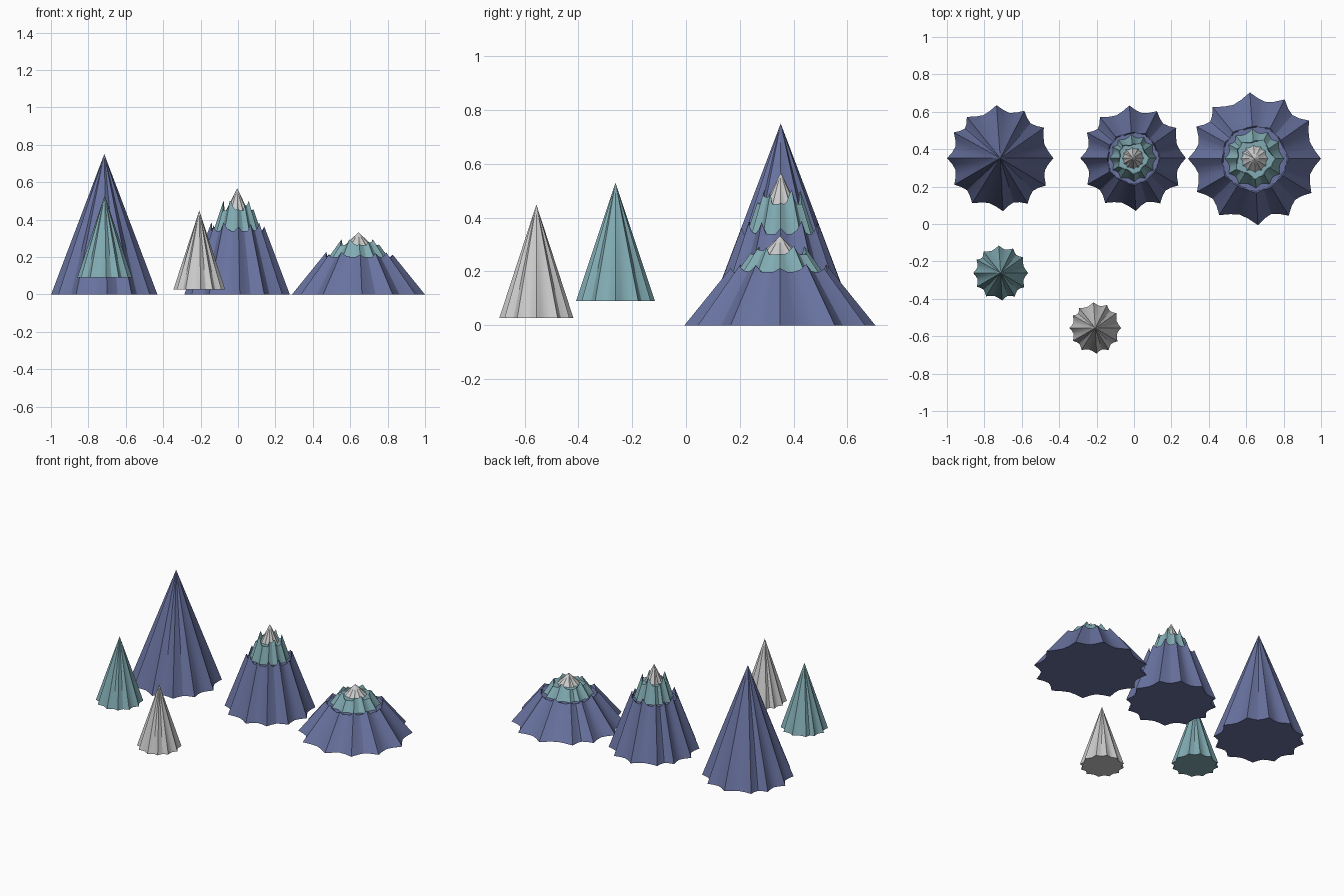
import bpy, bmesh
from math import cos, sin, pi, radians

if "Cube" in bpy.data.objects:
    bpy.data.objects.remove(bpy.data.objects["Cube"])

# slightly uneven directions of the twelve ridges shared by every cone
RIDGES = [0, 35, 63, 94, 129, 151, 180, 210, 238, 273, 301, 329, 360]
SEG = 4


def material(name, rgb):
    m = bpy.data.materials.new(name)
    m.diffuse_color = (*rgb, 1)
    m.use_nodes = True
    m.node_tree.nodes["Principled BSDF"].inputs["Base Color"].default_value = m.diffuse_color
    return m


BLUE = material("slate_blue", (0.14, 0.17, 0.35))
TEAL = material("teal", (0.22, 0.41, 0.45))


def outline(depth):
    """Angle and relative radius: sharp ridges with rounded hollows between."""
    pts = []
    for a, b in zip(RIDGES, RIDGES[1:]):
        for i in range(SEG):
            t = i / SEG
            pts.append((radians(a + (b - a) * t), 1 - depth * sin(pi * t)))
    return pts


def ridged_cone(name, mat, loc, R, H, scale=(1, 1, 1), floor=None, cut=0, wave=0,
                depth=0.13, base=True):
    """Ridged cone; with a floor it is hollowed at that height, leaving spikes."""
    bm = bmesh.new()
    pts = outline(depth)

    def ring(f):
        return [bm.verts.new(f(a, k)) for a, k in pts]

    def bridge(lo, hi):
        n = len(lo)
        for i in range(n):
            j = (i + 1) % n
            bm.faces.new((lo[i], lo[j], hi[j], hi[i]))

    def fan(loop, z):
        c = bm.verts.new((0, 0, z))
        for i in range(len(loop)):
            bm.faces.new((loop[i], loop[(i + 1) % len(loop)], c))

    bottom = ring(lambda a, k: (R * k * cos(a), R * k * sin(a), 0))
    if base:
        bm.faces.new(bottom[::-1])
    if floor is None:
        fan(bottom, H)
    else:
        def cutter(a):
            return cut * (1 + wave * cos(5 * a + 0.6))

        def rim(a, k):
            z = max(floor, H * (1 - cutter(a) / (R * k)))
            r = R * k * (1 - z / H)
            return (r * cos(a), r * sin(a), z)

        def inner(a, k):
            r = 0.96 * min(cutter(a), R * k * (1 - floor / H))
            return (r * cos(a), r * sin(a), floor)

        top, well = ring(rim), ring(inner)
        bridge(bottom, top)
        bridge(top, well)
        fan(well, floor)
    me = bpy.data.meshes.new(name)
    bm.to_mesh(me)
    bm.free()
    ob = bpy.data.objects.new(name, me)
    bpy.context.collection.objects.link(ob)
    ob.location, ob.scale = loc, scale
    if mat:
        me.materials.append(mat)
    bpy.ops.object.select_all(action='DESELECT')
    ob.select_set(True)
    bpy.context.view_layer.objects.active = ob
    bpy.ops.object.shade_smooth_by_angle(angle=radians(30))
    return ob


# loose cones
ridged_cone("tall_blue_cone", BLUE, (-0.715, 0.352, 0), 0.284, 0.75)
ridged_cone("small_teal_cone", TEAL, (-0.713, -0.262, 0.09), 0.147, 0.44)
ridged_cone("small_pale_cone", None, (-0.207, -0.556, 0.027), 0.138, 0.422)


# layered mountain: blue foot, teal shoulder, pale peak
def mountain(name, x, y, s, h):
    sc = (s, s, h)
    ridged_cone(name + "_foot", BLUE, (x, y, 0), 0.282, 0.75, sc,
                floor=0.34, cut=0.141, wave=0.04)
    ridged_cone(name + "_shoulder", TEAL, (x, y, 0.34 * h), 0.126, 0.38, sc,
                floor=0.11, cut=0.08, wave=0.12, base=False)
    ridged_cone(name + "_peak", None, (x, y, 0.45 * h), 0.058, 0.118, sc, base=False)


mountain("steep_mountain", -0.005, 0.352, 1, 1)
mountain("broad_mountain", 0.644, 0.349, 1.26, 0.585)
